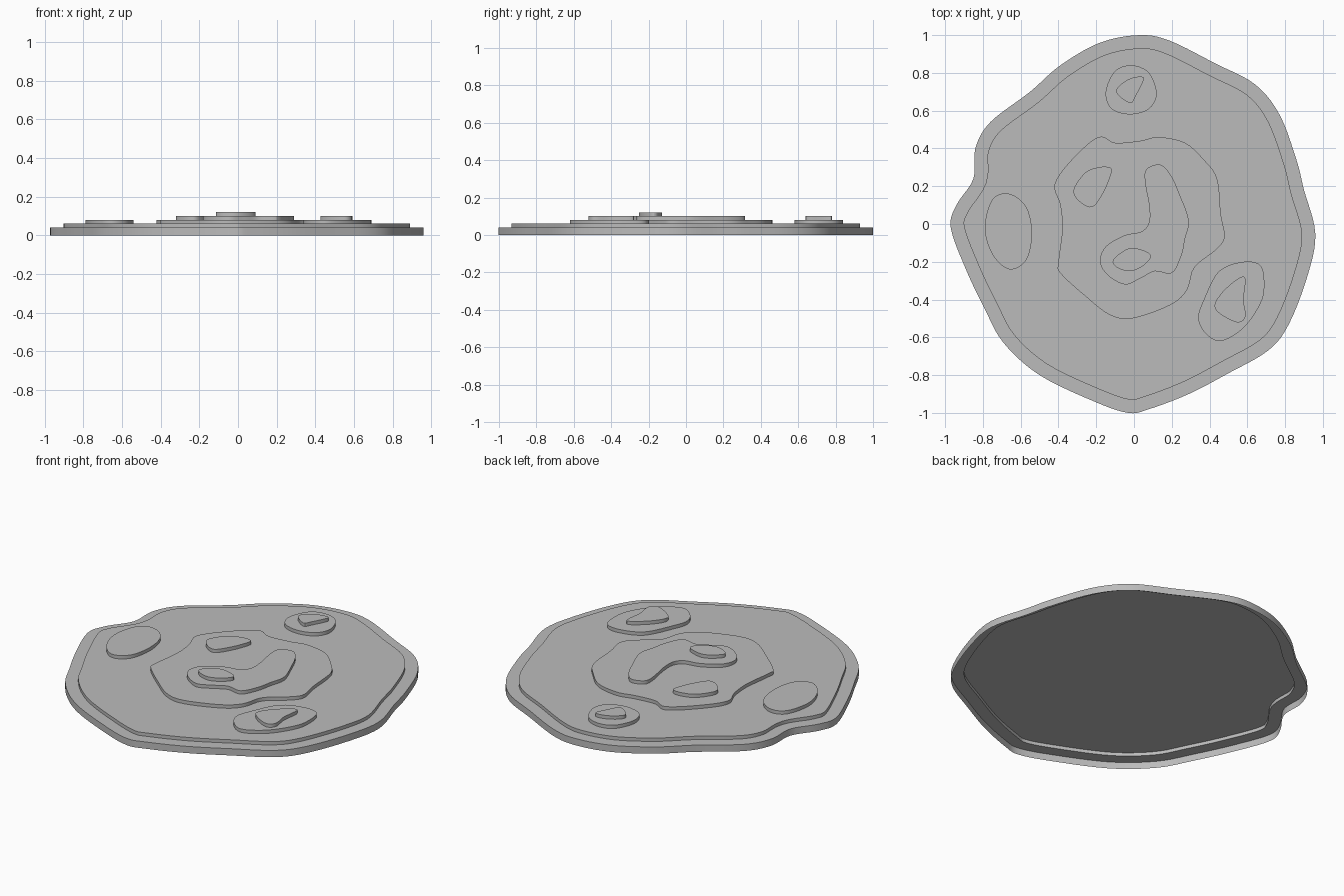
import bpy
import bmesh
from mathutils import Vector

cube = bpy.data.objects.get("Cube")
if cube:
    bpy.data.objects.remove(cube, do_unlink=True)

grey = bpy.data.materials.new("plain_grey")
grey.use_nodes = True
colour = (0.5, 0.5, 0.5, 1)
grey.diffuse_color = colour
grey.node_tree.nodes["Principled BSDF"].inputs["Base Color"].default_value = colour

STEP = 0.02      # height of one terrace
SHORE = 2 * STEP  # height of the lowest terrace
RIM = 0.07       # width of the outer ledge


def smooth_outline(points, steps=5):
    """Closed, counter-clockwise smooth curve through the points."""
    pts = [Vector(p) for p in points]
    n = len(pts)
    out = []
    for i in range(n):
        a, b, c, d = (pts[(i + k - 1) % n] for k in range(4))
        for s in range(steps):
            t = s / steps
            out.append(b + (c - a) * t / 2
                       + (a - b * 2.5 + c * 2 - d / 2) * t ** 2
                       + (b * 3 - a - c * 3 + d) * t ** 3 / 2)
    area = sum(p.cross(out[i - 1]) for i, p in enumerate(out))
    return out[::-1] if area > 0 else out


def inset(outline, width):
    """Move the outline inwards along its normals."""
    n = len(outline)
    moved = []
    for i, p in enumerate(outline):
        along = (outline[(i + 1) % n] - outline[i - 1]).normalized()
        moved.append(p + Vector((-along.y, along.x)) * width)
    return moved


def build(name, rings):
    """Join a stack of (outline, height) rings and cap the last one."""
    bm = bmesh.new()
    loops = [[bm.verts.new((p.x, p.y, z)) for p in line] for line, z in rings]
    for low, high in zip(loops, loops[1:]):
        n = len(low)
        for i in range(n):
            j = (i + 1) % n
            bm.faces.new((low[i], low[j], high[j], high[i]))
    bm.faces.new(loops[-1])
    mesh = bpy.data.meshes.new(name)
    bm.to_mesh(mesh)
    bm.free()
    mesh.materials.append(grey)
    obj = bpy.data.objects.new(name, mesh)
    bpy.context.collection.objects.link(obj)
    bpy.ops.object.select_all(action="DESELECT")
    obj.select_set(True)
    bpy.context.view_layer.objects.active = obj
    bpy.ops.object.shade_smooth_by_angle(angle=0.5)


def terrace(name, level, points):
    """One raised step standing on the level below it."""
    line = smooth_outline(points)
    base = SHORE + level * STEP
    build(name, [(line, base), (line, base + STEP)])


# Hollow base: outer wall, ledge and main plateau, open underneath
coast = smooth_outline([
    (.03, 1), (.19, .97), (.43, .85), (.64, .74), (.77, .58), (.86, .34),
    (.9, .18), (.96, -.05), (.92, -.27), (.82, -.53), (.71, -.67),
    (.5, -.79), (.29, -.9), (.08, -.98), (-.03, -1), (-.21, -.94),
    (-.5, -.8), (-.69, -.63), (-.79, -.45), (-.89, -.24), (-.97, -.02),
    (-.94, .1), (-.85, .24), (-.84, .4), (-.76, .54), (-.55, .7),
    (-.39, .84), (-.18, .96)])
plateau = inset(coast, RIM)
build("island_base", [(coast, 0), (coast, SHORE),
                      (plateau, SHORE), (plateau, SHORE + STEP)])

# Central terraces
terrace("central_terrace", 1, [
    (-.19, .46), (-.1, .43), (.03, .44), (.13, .46), (.27, .43), (.37, .34),
    (.44, .24), (.46, .05), (.48, -.07), (.43, -.14), (.32, -.23),
    (.28, -.35), (.19, -.43), (-.01, -.5), (-.13, -.48), (-.26, -.38),
    (-.39, -.26), (-.4, -.2), (-.38, -.03), (-.39, .1), (-.42, .21),
    (-.33, .34)])
terrace("curved_ridge", 2, [
    (.1, .31), (.06, .28), (.06, .21), (.08, .1), (.08, .01), (.04, -.04),
    (-.05, -.06), (-.15, -.12), (-.18, -.2), (-.14, -.27), (-.05, -.32),
    (.03, -.29), (.11, -.25), (.2, -.26), (.25, -.17), (.27, -.08),
    (.29, .02), (.24, .16), (.2, .25), (.15, .31)])
terrace("ridge_summit", 3, [
    (-.03, -.13), (-.11, -.19), (-.09, -.23), (-.02, -.25), (.05, -.22),
    (.09, -.17), (.05, -.14)])
terrace("small_central_knoll", 2, [
    (-.19, .3), (-.26, .27), (-.32, .18), (-.29, .12), (-.22, .09),
    (-.16, .17), (-.12, .27), (-.13, .3)])

# Outlying hills
terrace("back_hill", 1, [
    (-.01, .84), (-.1, .81), (-.15, .7), (-.12, .61), (-.02, .58),
    (.08, .61), (.12, .69), (.08, .8)])
terrace("back_hill_summit", 2, [
    (-.02, .77), (-.08, .73), (-.09, .69), (-.02, .64), (.01, .68),
    (.05, .76), (.04, .78)])
terrace("right_hill", 1, [
    (-.66, .16), (-.75, .13), (-.79, -.02), (-.75, -.16), (-.66, -.24),
    (-.57, -.19), (-.54, -.05), (-.57, .09)])
terrace("front_left_hill", 1, [
    (.58, -.2), (.45, -.25), (.37, -.4), (.34, -.5), (.38, -.58),
    (.46, -.62), (.58, -.55), (.67, -.42), (.69, -.32), (.67, -.22)])
terrace("front_left_hill_summit", 2, [
    (.59, -.29), (.55, -.29), (.46, -.37), (.43, -.45), (.54, -.52),
    (.59, -.49), (.58, -.4)])
